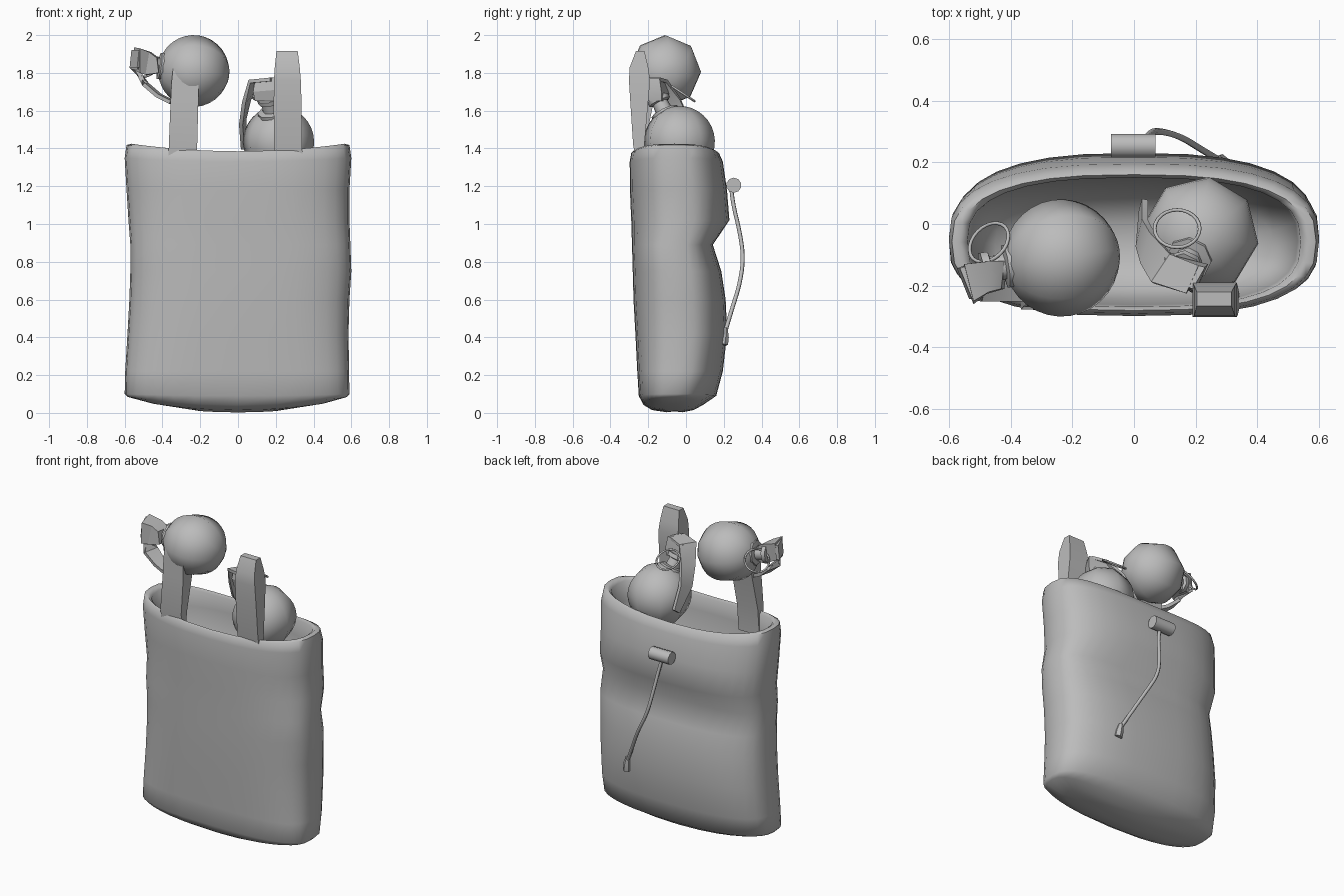
import bpy, bmesh, math
from mathutils import Vector

if "Cube" in bpy.data.objects:
    bpy.data.objects.remove(bpy.data.objects["Cube"])

grey = bpy.data.materials.new("canvas grey")
grey.diffuse_color = (0.50, 0.50, 0.50, 1)
grey.use_nodes = True
grey.node_tree.nodes["Principled BSDF"].inputs["Base Color"].default_value = grey.diffuse_color


def finish(name, bm, angle=40):
    bmesh.ops.recalc_face_normals(bm, faces=bm.faces)
    me = bpy.data.meshes.new(name)
    bm.to_mesh(me)
    bm.free()
    ob = bpy.data.objects.new(name, me)
    bpy.context.collection.objects.link(ob)
    me.materials.append(grey)
    bpy.context.view_layer.objects.active = ob
    ob.select_set(True)
    bpy.ops.object.shade_smooth_by_angle(angle=math.radians(angle))
    ob.select_set(False)
    return ob


def loft(name, rings, angle=40):
    """Skin a list of closed rings and cap both ends."""
    bm = bmesh.new()
    vs = [[bm.verts.new(p) for p in r] for r in rings]
    n = len(vs[0])
    for a, b in zip(vs, vs[1:]):
        for i in range(n):
            j = (i + 1) % n
            bm.faces.new((a[i], a[j], b[j], b[i]))
    bm.faces.new(vs[0])
    bm.faces.new(vs[-1])
    return finish(name, bm, angle)


def lathe(name, base, axis, profile, n=8, angle=60, phase=0.5):
    """Turn (radius, distance) pairs around an axis."""
    q = Vector(axis).to_track_quat('Z', 'Y')
    ring = [2 * math.pi * (i + phase) / n for i in range(n)]
    return loft(name, [[Vector(base) + q @ Vector((r * math.cos(a), r * math.sin(a), h))
                        for a in ring] for r, h in profile], angle)


def strip(name, path, side_vecs, thick):
    """Ribbon of rectangular section; side_vecs give its half-widths."""
    rings = []
    for i, p in enumerate(path):
        p, s = Vector(p), Vector(side_vecs[i])
        t = Vector(path[min(i + 1, len(path) - 1)]) - Vector(path[max(i - 1, 0)])
        u = t.cross(s).normalized() * thick
        rings.append([p + s + u, p - s + u, p - s - u, p + s - u])
    return loft(name, rings)


def tube(name, pts, r, cyclic=False):
    cu = bpy.data.curves.new(name, 'CURVE')
    cu.dimensions = '3D'
    cu.bevel_depth, cu.bevel_resolution, cu.resolution_u = r, 1, 4
    sp = cu.splines.new('POLY' if cyclic else 'NURBS')
    sp.points.add(len(pts) - 1)
    for q, p in zip(sp.points, pts):
        q.co = (*p, 1)
    sp.use_cyclic_u = cyclic
    if not cyclic:
        sp.use_endpoint_u, sp.order_u = True, 3
    cu.use_fill_caps = True
    cu.materials.append(grey)
    ob = bpy.data.objects.new(name, cu)
    bpy.context.collection.objects.link(ob)


def section(xl, xr, yf, yb, z, sag=0.0, pf=0.74, pb=0.76, n=32):
    """Rounded oblong; pf and pb set how square the front and back are."""
    ring = []
    cx, hx, cy, hy = (xl + xr) / 2, (xr - xl) / 2, (yf + yb) / 2, (yb - yf) / 2
    for i in range(n):
        a = 2 * math.pi * i / n
        c, s = math.cos(a), math.sin(a)
        p = pb if s > 0 else pf
        x = cx + hx * math.copysign(abs(c) ** p, c)
        y = cy + hy * math.copysign(abs(s) ** p, s)
        ring.append((x, y, z + sag * (x / 0.6) ** 2))
    return ring


# bag: stacked sections up the outside, over the rim and down into the pouch
bag = [section(*r) for r in (
    (-.20, .20, -.10, -.02, .003, .06),
    (-.45, .45, -.18, .04, .015, .06),
    (-.585, .575, -.225, .09, .042, .045, .6, .8),
    (-.60, .59, -.25, .16, .09, .01, .58, .8),
    (-.597, .588, -.258, .195, .22, 0, .6, .78),
    (-.585, .585, -.268, .218, .42, 0, .64, .76),
    (-.575, .59, -.278, .21, .60, 0, .68, .74),
    (-.57, .60, -.282, .187, .75, 0, .7, .7),
    (-.57, .595, -.286, .142, .89, 0, .72, .62),
    (-.58, .59, -.29, .23, 1.02),
    (-.59, .59, -.297, .217, 1.18),
    (-.60, .60, -.298, .195, 1.33, .02),
    (-.59, .59, -.29, .175, 1.375, .045),
    (-.565, .565, -.28, .16, 1.385, .045),
    (-.54, .54, -.268, .15, 1.37, .045),
    (-.53, .53, -.262, .155, 1.28),
    (-.51, .51, -.25, .13, 1.12),
    (-.45, .45, -.21, .08, 1.0),
    (-.25, .25, -.12, .0, .95))]
loft("bag", bag, 60)

# carrying straps standing up from the front rim: (y, z, taper)
strap_rows = ((-.245, -.225, 1.25, 1), (-.28, -.22, 1.42, 1), (-.295, -.20, 1.65, .98),
              (-.302, -.19, 1.76, .95), (-.298, -.20, 1.83, .88), (-.265, -.22, 1.915, .75))
for name, x0, x1, back in (("left_strap", -.295, -.275, .035), ("right_strap", .266, .26, 0)):
    rings = []
    for yf, yb, z, w in strap_rows:
        x = x0 + (x1 - x0) * (z - 1.3) / 0.6
        h = .075 * w
        d = back * min(1, max(0, (z - 1.4) / .3))
        rings.append([(x - h, yf + d, z), (x + h, yf + d, z), (x + h, yb + d, z), (x - h, yb + d, z)])
    loft(name, rings, 30)


# round canisters, each with a neck
R = .19
ball = [(R * math.sin(math.pi * k / 16), -R * math.cos(math.pi * k / 16)) for k in range(1, 16)]
neck = [(.075, .165), (.075, .185), (.045, .19), (.042, .235), (.06, .24), (.06, .265)]
left_c, left_axis = (-.235, -.11, 1.81), (-1, -.15, .15)
right_c, right_axis = (.215, -.035, 1.435), (-.2, -.42, .85)
lathe("left_canister", left_c, left_axis, ball, phase=0)
lathe("left_neck", left_c, left_axis, neck)
lathe("right_canister", right_c, (-.03, -.05, 1), ball)
lathe("right_neck", right_c, right_axis, neck)

# cap blocks and safety levers
loft("left_cap", [
    [(-.42, -.21, 1.80), (-.41, -.12, 1.80), (-.42, -.12, 1.88), (-.43, -.21, 1.88)],
    [(-.49, -.23, 1.79), (-.47, -.12, 1.79), (-.46, -.12, 1.91), (-.47, -.22, 1.91)],
    [(-.52, -.26, 1.80), (-.56, -.16, 1.82), (-.55, -.13, 1.935), (-.52, -.25, 1.93)]], 20)
strip("left_lever",
      [(-.535, -.19, 1.92), (-.545, -.19, 1.83), (-.49, -.20, 1.74), (-.42, -.21, 1.68), (-.35, -.22, 1.645)],
      [(.02, -.05, 0), (.02, -.05, 0), (.01, .05, 0), (.01, .04, 0), (.01, .03, 0)], .01)
loft("right_cap", [
    [(.09, -.17, 1.65), (.20, -.20, 1.65), (.23, -.13, 1.65), (.11, -.09, 1.66)],
    [(.08, -.18, 1.70), (.20, -.22, 1.71), (.24, -.13, 1.70), (.08, -.09, 1.70)],
    [(.09, -.17, 1.765), (.19, -.21, 1.775), (.23, -.14, 1.77), (.10, -.11, 1.76)]], 20)
strip("right_lever",
      [(.19, -.18, 1.765), (.09, -.145, 1.755), (.045, -.08, 1.65), (.025, -.03, 1.54), (.03, .06, 1.41)],
      [(.02, .045, 0), (.03, .045, 0), (.015, .05, .01), (.01, .045, .015), (.005, .02, .015)], .01)

# pull rings
for name, c, nrm in (("left_ring", (-.47, -.06, 1.83), (-.5, .5, .7)),
                     ("right_ring", (.14, -.015, 1.69), (0, .55, .83))):
    q = Vector(nrm).to_track_quat('Z', 'Y')
    tube(name, [Vector(c) + q @ Vector((.073 * math.cos(a), .073 * math.sin(a), 0))
                for a in (2 * math.pi * k / 24 for k in range(24))], .006, True)

# closing toggle, cord and cord end on the back
lathe("toggle", (-.075, .253, 1.205), (1, 0, 0), [(.04, 0), (.04, .145)], 10, 50)
tube("cord", [(.0, .24, 1.19), (.02, .245, 1.12), (.04, .285, .96), (.07, .305, .82),
              (.15, .285, .68), (.22, .24, .54), (.28, .205, .42)], .011)
lathe("cord_end", (.275, .207, .45), (.15, -.12, -1), [(.014, 0), (.026, .05), (.026, .09)], 6, 30)
